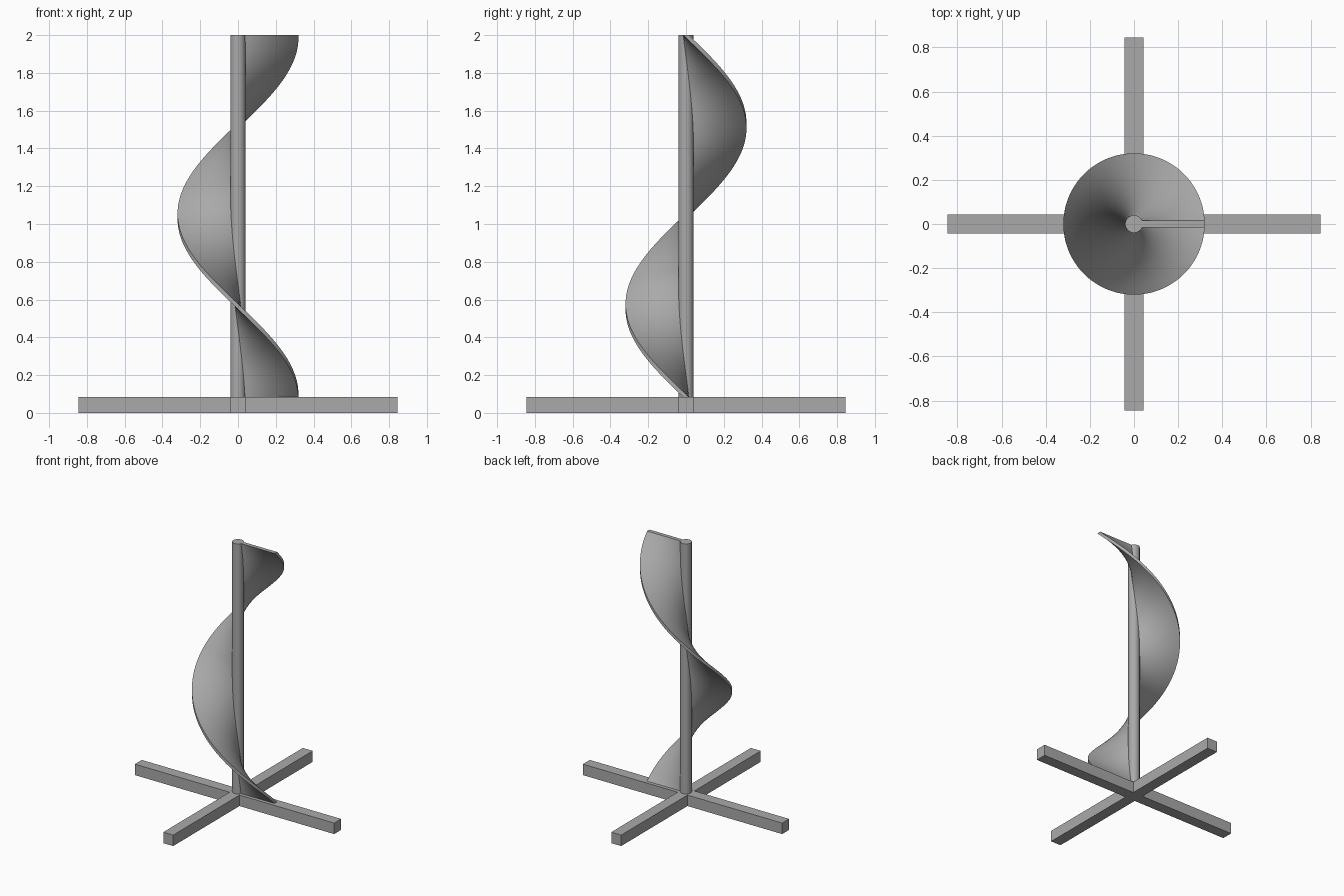
import bpy, bmesh, math

if "Cube" in bpy.data.objects:
    bpy.data.objects.remove(bpy.data.objects["Cube"], do_unlink=True)

HEIGHT = 2.0
BAR = 0.084          # square section of the base bars
SPAN = 1.69          # length of each base bar
POST_R = 0.04
BLADE_R = 0.32
HALF_T = 0.015       # half thickness of the blade
STEPS = 144

grey = bpy.data.materials.new("plain grey")
grey.use_nodes = True
colour = (0.4, 0.4, 0.4, 1)
grey.diffuse_color = colour
grey.node_tree.nodes["Principled BSDF"].inputs["Base Color"].default_value = colour


def finish(name, bm, smooth=False):
    """Turn a bmesh into a named object."""
    bmesh.ops.recalc_face_normals(bm, faces=bm.faces)
    mesh = bpy.data.meshes.new(name)
    bm.to_mesh(mesh)
    bm.free()
    mesh.materials.append(grey)
    obj = bpy.data.objects.new(name, mesh)
    bpy.context.collection.objects.link(obj)
    if smooth:
        bpy.ops.object.select_all(action="DESELECT")
        obj.select_set(True)
        bpy.context.view_layer.objects.active = obj
        bpy.ops.object.shade_smooth_by_angle(angle=math.radians(35))
    return obj


# Cross-shaped base: one outline extruded upwards
bm = bmesh.new()
h, r = BAR / 2, SPAN / 2
outline = []
for k in range(4):
    c, s = round(math.cos(k * math.pi / 2)), round(math.sin(k * math.pi / 2))
    for x, y in ((r, -h), (r, h), (h, h)):
        outline.append(bm.verts.new((x * c - y * s, x * s + y * c, 0)))
base = bm.faces.new(outline)
top = bmesh.ops.extrude_face_region(bm, geom=[base])
bmesh.ops.translate(bm, vec=(0, 0, BAR),
                    verts=[v for v in top["geom"] if isinstance(v, bmesh.types.BMVert)])
finish("cross_base", bm)

# Central post
bm = bmesh.new()
bmesh.ops.create_cone(bm, cap_ends=True, segments=48, radius1=POST_R,
                      radius2=POST_R, depth=HEIGHT - BAR)
bmesh.ops.translate(bm, vec=(0, 0, (HEIGHT + BAR) / 2), verts=bm.verts)
finish("center_post", bm, True)

# Spiral blade: a thin strip making one full clockwise turn as it rises
bm = bmesh.new()
inner, tip = POST_R * 0.5, math.sqrt(BLADE_R ** 2 - HALF_T ** 2)
radii = [inner + (tip - inner) * i / 8 for i in range(9)]
section = [(x, -HALF_T) for x in radii] + [(x, HALF_T) for x in reversed(radii)]
rings = []
for i in range(STEPS + 1):
    t = i / STEPS
    a = -2 * math.pi * t
    c, s = math.cos(a), math.sin(a)
    z = BAR + (HEIGHT - BAR) * t
    rings.append([bm.verts.new((x * c - y * s, x * s + y * c, z)) for x, y in section])
n = len(section)
for low, high in zip(rings, rings[1:]):
    for j in range(n):
        k = (j + 1) % n
        bm.faces.new((low[j], low[k], high[k], high[j]))
bm.faces.new(rings[0])
bm.faces.new(rings[-1])
finish("spiral_blade", bm, True)
